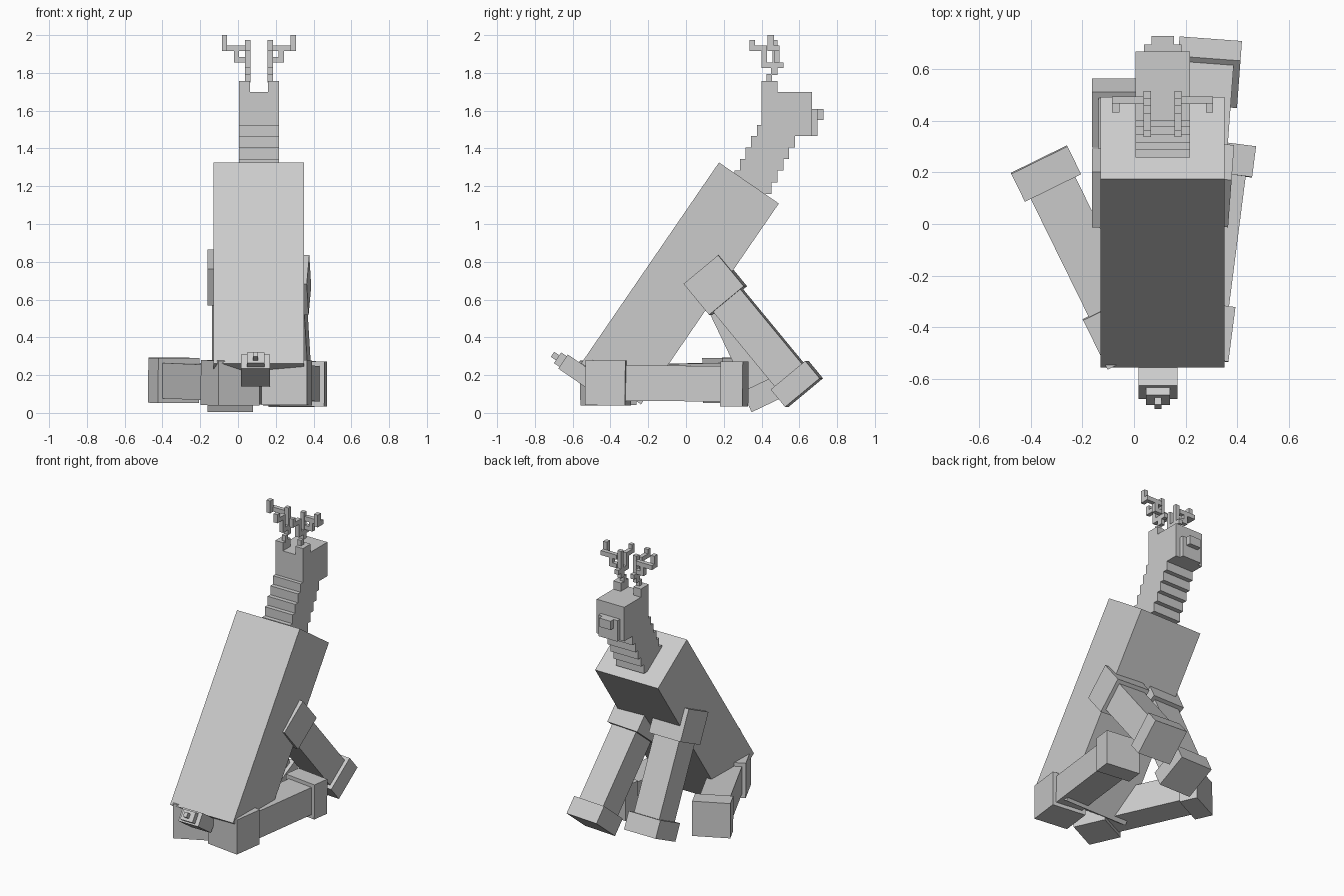
import bpy, bmesh
from mathutils import Matrix, Vector

mat = bpy.data.materials.new("plain grey")
mat.diffuse_color = (0.6, 0.6, 0.6, 1)


def boxes(name, ranges, frame=Matrix()):
    """One object from axis ranges (x0, x1, y0, y1, z0, z1) placed in a local frame."""
    bm = bmesh.new()
    for x0, x1, y0, y1, z0, z1 in ranges:
        m = (frame @ Matrix.Translation(((x0 + x1) / 2, (y0 + y1) / 2, (z0 + z1) / 2))
             @ Matrix.Diagonal((abs(x1 - x0), y1 - y0, z1 - z0, 1)))
        bmesh.ops.create_cube(bm, size=1, matrix=m)
    bmesh.ops.recalc_face_normals(bm, faces=bm.faces)
    me = bpy.data.meshes.new(name)
    bm.to_mesh(me)
    bm.free()
    me.materials.append(mat)
    ob = bpy.data.objects.new(name, me)
    bpy.context.collection.objects.link(ob)
    return ob


def frame_of(origin, along):
    """Frame whose y runs along the given direction and whose x stays level."""
    y = Vector(along).normalized()
    x = y.cross(Vector((0, 0, 1))).normalized()
    z = x.cross(y)
    m = Matrix((x, y, z)).transposed().to_4x4()
    m.translation = origin
    return m


# Leaning body: y runs from the upper back to the belly, z runs up the spine
spine = Vector((0, 0.566, 0.825))
belly = Vector((0, 0.825, -0.566))
lean = frame_of((0, -0.555, 0.262), belly)
boxes("body", [(-0.13, 0.35, 0, 0.384, 0, 1.29)], lean)

# Tail: three shrinking blocks square to the leaning back
tail = frame_of((0, -0.651, 0.272), belly)
boxes("tail", [(0.017, 0.169, 0, 0.17, -0.045, 0.045)], tail)
boxes("tail_middle", [(0.047, 0.14, -0.035, 0.02, -0.034, 0.034)], tail)
boxes("tail_tip", [(0.08, 0.107, -0.068, 0, -0.016, 0.016)], tail)

# Legs: thick joint, slimmer shank and thick foot along a line
legs = {
    "hind_leg_right": ((0.245, -0.518, 0.16), (0.352, 0.315, 0.153)),
    "hind_leg_left": ((0.005, -0.508, 0.157), (-0.367, 0.249, 0.173)),
    "front_leg_right": ((0.25, 0.0875, 0.759), (0.29, 0.625, 0.107)),
    "front_leg_left": ((-0.041, 0.093, 0.813), (-0.041, 0.455, 0.055)),
}
for name, (start, end) in legs.items():
    d = Vector(end) - Vector(start)
    f = frame_of(start, d)
    L = d.length
    boxes(name + "_joint", [(-0.121, 0.121, 0, 0.213, -0.119, 0.119)], f)
    boxes(name + "_shank", [(-0.096, 0.096, 0.2, L - 0.1, -0.094, 0.094)], f)
    boxes(name + "_foot", [(-0.121, 0.121, L - 0.12, L, -0.119, 0.119)], f)

# Stepped neck
X0, X1, MID = 0.005, 0.216, 0.1105
neck = []
for i in range(5):
    top = 1.465 - 0.061 * i
    neck.append((X0, X1, 0.345 - 0.0295 * i, 0.577 - 0.031 * i, top - 0.061, top))
boxes("neck", neck)

# Head, snout and nose
boxes("head", [(X0, X1, 0.40, 0.667, 1.465, 1.70), (X0, X1, 0.375, 0.5, 1.465, 1.523)])
boxes("snout", [(0.038, 0.183, 0.66, 0.695, 1.465, 1.61)])
boxes("nose", [(0.067, 0.154, 0.69, 0.728, 1.55, 1.61)])

# Ears and branching antlers, mirrored about the head centre
ear = [(X0, 0.063, 0.40, 0.485, 1.695, 1.757)]
a, b = 0.037, 0.065
antler = [
    (a, b, 0.425, 0.455, 1.75, 1.795),
    (a, b, 0.45, 0.485, 1.79, 1.828),
    (a, b, 0.40, 0.515, 1.825, 1.856),
    (a, b, 0.40, 0.428, 1.85, 1.945),
    (a, b, 0.337, 0.405, 1.915, 1.945),
    (a, b, 0.337, 0.364, 1.94, 1.975),
    (a, b, 0.457, 0.485, 1.85, 1.975),
    (-0.022, a, 0.465, 0.494, 1.856, 1.885),
    (-0.022, 0.006, 0.465, 0.494, 1.88, 1.92),
    (-0.085, 0.006, 0.465, 0.494, 1.915, 1.946),
    (0.0, a, 0.465, 0.494, 1.915, 1.946),
    (-0.085, -0.057, 0.432, 0.467, 1.915, 2.0),
]
for side in ("left", "right"):
    for name, parts in (("ear", ear), ("antler", antler)):
        if side == "right":
            parts = [(2 * MID - p[1], 2 * MID - p[0]) + p[2:] for p in parts]
        boxes(name + "_" + side, parts)
